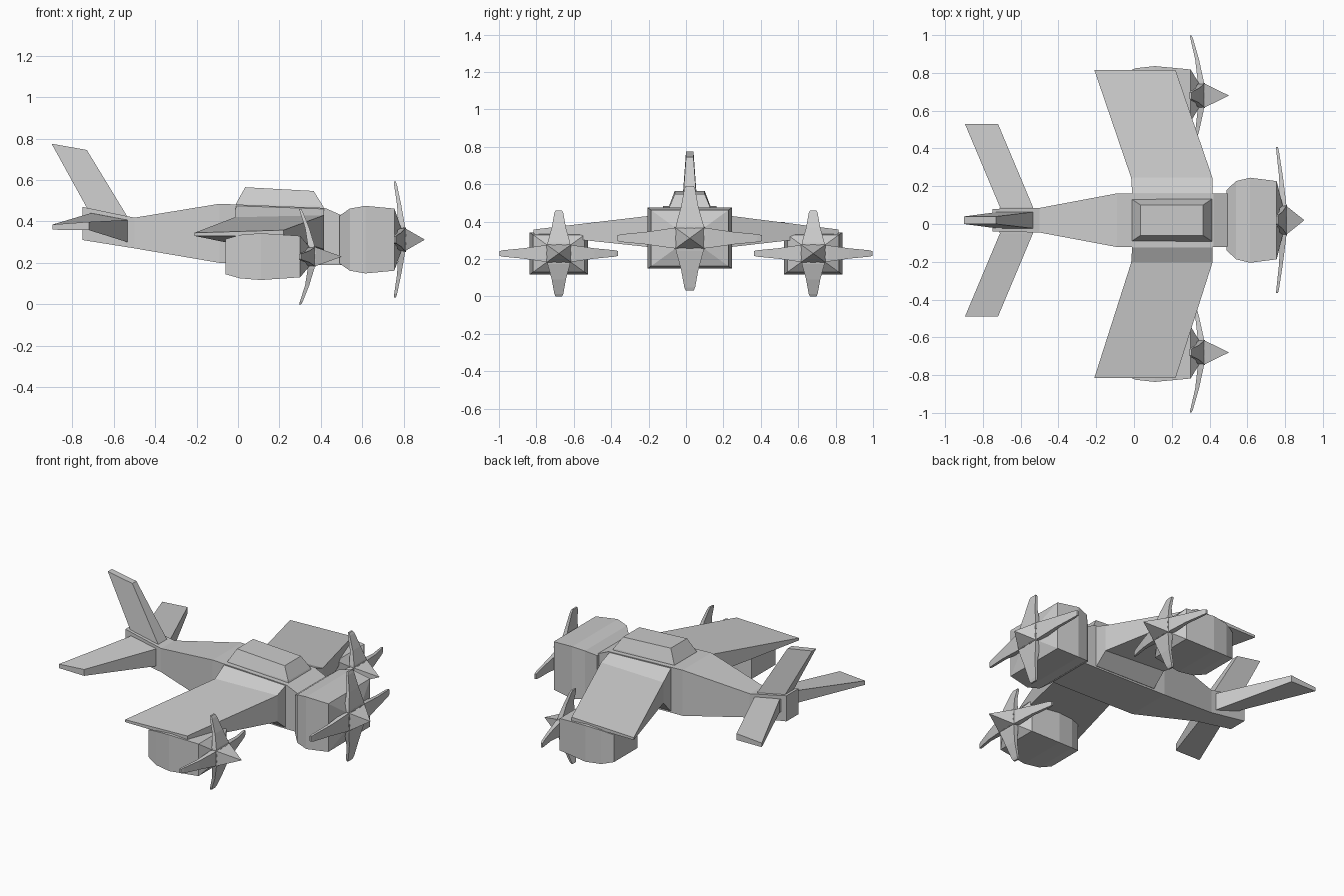
import bpy, bmesh
from math import sin, cos, pi

if "Cube" in bpy.data.objects:
    bpy.data.objects.remove(bpy.data.objects["Cube"])

CY = 0.02          # fuselage centre line in y
STRETCH = 1.38     # engines are wider than tall


def loft(name, rings):
    """Skin a list of equal-length point rings and cap both ends."""
    bm = bmesh.new()
    loops = [[bm.verts.new(p) for p in ring] for ring in rings]
    for a, b in zip(loops, loops[1:]):
        n = len(a)
        for i in range(n):
            bm.faces.new((a[i], a[(i + 1) % n], b[(i + 1) % n], b[i]))
    bm.faces.new(loops[0])
    bm.faces.new(loops[-1])
    bmesh.ops.recalc_face_normals(bm, faces=bm.faces)
    me = bpy.data.meshes.new(name)
    bm.to_mesh(me)
    bm.free()
    ob = bpy.data.objects.new(name, me)
    bpy.context.collection.objects.link(ob)
    return ob


def rect_x(x, cy, hy, z0, z1):
    """Rectangle across the x axis."""
    return [(x, cy - hy, z0), (x, cy + hy, z0), (x, cy + hy, z1), (x, cy - hy, z1)]


def chord(y, back, front):
    """Wing section at y; back and front are (x, z_low, z_high)."""
    return [(back[0], y, back[1]), (front[0], y, front[1]),
            (front[0], y, front[2]), (back[0], y, back[2])]


# Fuselage
loft("fuselage", [rect_x(x, CY, hy, z0, z1) for x, hy, z0, z1 in [
    (-0.75, 0.06, 0.31, 0.47), (-0.50, 0.065, 0.27, 0.418),
    (-0.09, 0.142, 0.20, 0.485), (0.42, 0.142, 0.19, 0.465),
    (0.51, 0.14, 0.19, 0.425)]])

# Canopy with sloping sides
loft("canopy", [
    [(-0.02, CY - 0.115, 0.46), (0.42, CY - 0.115, 0.45),
     (0.42, CY + 0.115, 0.45), (-0.02, CY + 0.115, 0.46)],
    [(-0.01, CY - 0.11, 0.485), (0.41, CY - 0.11, 0.475),
     (0.41, CY + 0.11, 0.475), (-0.01, CY + 0.11, 0.485)],
    [(0.035, CY - 0.08, 0.565), (0.365, CY - 0.08, 0.547),
     (0.365, CY + 0.08, 0.547), (0.035, CY + 0.08, 0.565)]])

# Tail fin
loft("tail_fin", [
    [(-0.71, CY - h, zb), (-0.52, CY - h, zf), (-0.52, CY + h, zf), (-0.71, CY + h, zb)]
    for h, zb, zf in [(0.045, 0.43, 0.40)]] + [
    [(-0.90, CY - 0.02, 0.775), (-0.73, CY - 0.02, 0.745),
     (-0.73, CY + 0.02, 0.745), (-0.90, CY + 0.02, 0.775)]])

# Main wings and tailplanes, left and right
for s, side in ((1, "left"), (-1, "right")):
    loft("wing_" + side, [
        chord(CY + s * 0.10, (-0.01, 0.21, 0.478), (0.415, 0.20, 0.463)),
        chord(CY + s * 0.145, (-0.01, 0.21, 0.475), (0.415, 0.20, 0.46)),
        chord(CY + s * 0.225, (-0.015, 0.29, 0.42), (0.415, 0.265, 0.43)),
        chord(s * 0.815, (-0.21, 0.33, 0.345), (0.22, 0.33, 0.358))])
    loft("tailplane_" + side, [
        chord(CY + s * 0.04, (-0.72, 0.36, 0.44), (-0.53, 0.30, 0.407)),
        chord(CY + s * 0.07, (-0.71, 0.36, 0.44), (-0.535, 0.30, 0.407)),
        chord(CY + s * 0.51, (-0.895, 0.36, 0.385), (-0.72, 0.358, 0.398))])


def engine(tag, cy, cz, sections, hub_x, tip_x, radius, sweep):
    """Rectangular bulged cowl with a swept four-blade propeller and spinner."""
    loft("cowl_" + tag, [rect_x(x, cy, h * STRETCH, cz - h, cz + h) for x, h in sections])
    # Spinner and hub: pyramid nose over a shorter back cone
    loft("spinner_" + tag, [rect_x(x, cy, radius * h * STRETCH, cz - radius * h, cz + radius * h)
                            for x, h in [(hub_x - 0.05, 0.10), (hub_x, 0.21), (tip_x, 0.004)]])
    # Blades: (radius, half width, sweep back, half thickness)
    profile = [(0.05, 0.21, 0.10, 0.020), (0.25, 0.19, 0.15, 0.016),
               (0.60, 0.12, 0.45, 0.010), (0.94, 0.075, 0.90, 0.007),
               (1.00, 0.055, 1.00, 0.005)]
    for k in range(4):
        a = k * pi / 2
        rings = []
        for r, w, back, t in profile:
            x = hub_x - 0.005 - sweep * back
            ring = []
            for dw, dx in ((-w, -t), (w, -t), (w, t), (-w, t)):
                u = (r * cos(a) - dw * sin(a)) * radius * STRETCH
                v = (r * sin(a) + dw * cos(a)) * radius
                ring.append((x + dx, cy + u, cz + v))
            rings.append(ring)
        loft("blade_%s_%d" % (tag, k + 1), rings)


# Nose engine
engine("nose", CY, 0.312,
       [(0.49, 0.115), (0.54, 0.150), (0.615, 0.163), (0.755, 0.150), (0.79, 0.05)],
       0.80, 0.90, 0.28, 0.038)

# Wing engines
for cy, tag in ((0.68, "left"), (-0.68, "right")):
    engine(tag, cy, 0.23,
           [(-0.06, 0.085), (0.01, 0.105), (0.11, 0.113), (0.30, 0.100), (0.35, 0.04)],
           0.367, 0.50, 0.23, 0.062)
